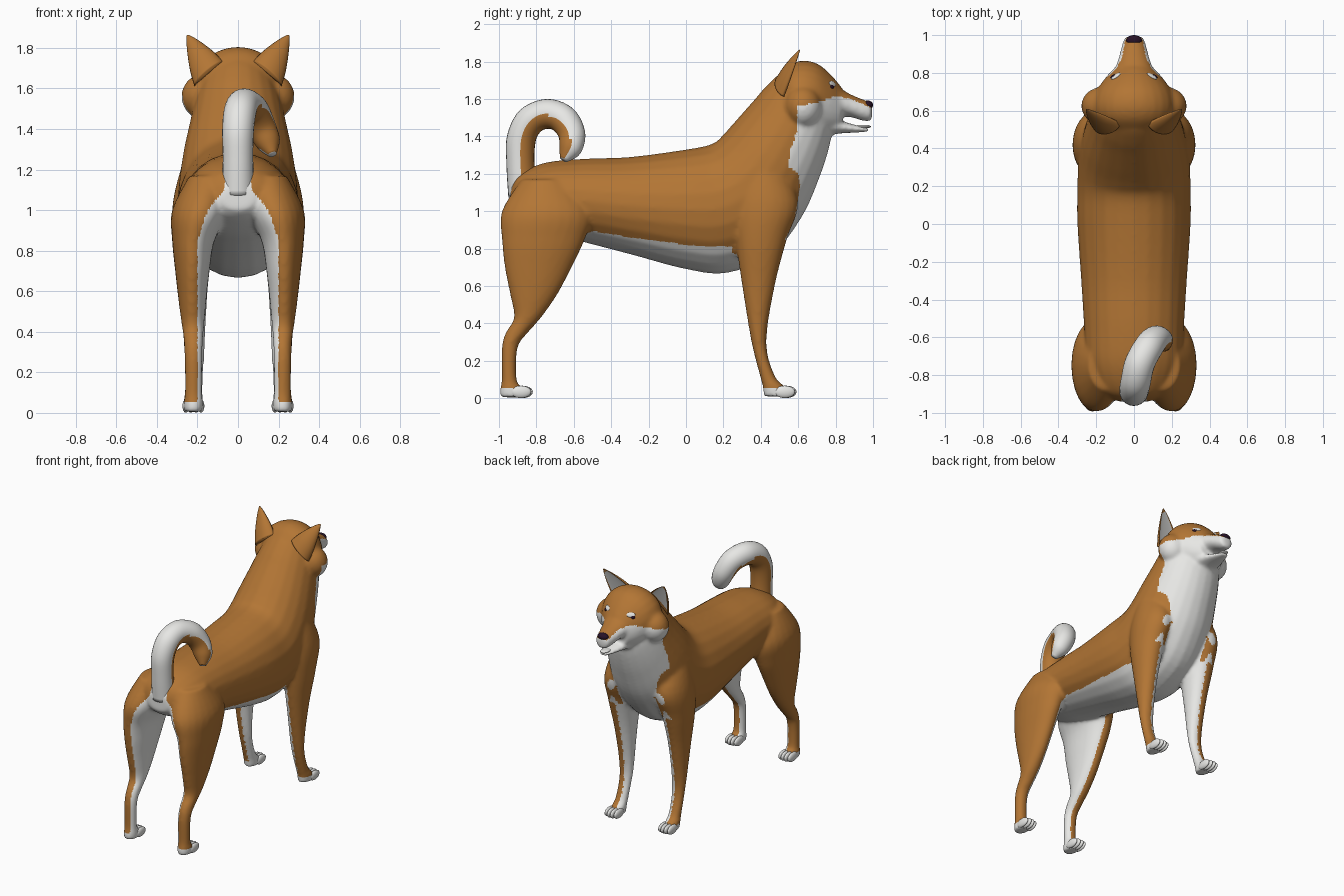
import bpy, bmesh, math
from mathutils import Vector as V, Matrix

if "Cube" in bpy.data.objects:
    bpy.data.objects.remove(bpy.data.objects["Cube"])


def material(name, rgb):
    m = bpy.data.materials.new(name)
    m.diffuse_color = (*rgb, 1)
    m.use_nodes = True
    m.node_tree.nodes["Principled BSDF"].inputs["Base Color"].default_value = m.diffuse_color
    return m


ORANGE = material("orange fur", (0.45, 0.18, 0.035))
WHITE = material("white fur", (0.80, 0.80, 0.78))
DARK = material("dark nose", (0.02, 0.006, 0.02))
N = 24


def spline(p, i, t):
    """Catmull-Rom between keys i and i+1"""
    a, b, c, d = p[max(i - 1, 0)], p[i], p[i + 1], p[min(i + 2, len(p) - 1)]
    return 0.5 * (2 * b + (c - a) * t + (2 * a - 5 * b + 4 * c - d) * t * t + (3 * b - a - 3 * c + d) * t ** 3)


def loft(bm, rings, steps=5, dish=1.0):
    """Skin smoothly through (centre, U, V) ellipses and cap the ends"""
    keys = list(zip(*rings))
    rows = []
    for i in range(len(rings) - 1):
        for s in range(steps + (i == len(rings) - 2)):
            c, u, v = (spline(k, i, s / steps) for k in keys)
            row = []
            for j in range(N):
                a = 2 * math.pi * j / N
                q = math.sin(a)
                row.append(bm.verts.new(c + u * math.cos(a) + v * (q * dish if q > 0 else q)))
            rows.append(row)
    for r, s in zip(rows, rows[1:]):
        for j in range(N):
            bm.faces.new((r[j], r[(j + 1) % N], s[(j + 1) % N], s[j]))
    bm.faces.new(rows[0][::-1])
    bm.faces.new(rows[-1])


def slab(top, bot, w, x=0):
    """Ellipse between two points of the side view, with half width w"""
    t, b = V((x, *top)), V((x, *bot))
    return (t + b) / 2, V((w, 0, 0)), (t - b) / 2


def ball(bm, c, r, rot=None):
    m = Matrix.Translation(c) @ (rot or Matrix.Identity(4)) @ Matrix.Diagonal((*r, 1))
    bmesh.ops.create_uvsphere(bm, u_segments=20, v_segments=12, radius=1, matrix=m)


def finish(bm, name, mats):
    bmesh.ops.recalc_face_normals(bm, faces=bm.faces)
    me = bpy.data.meshes.new(name)
    bm.to_mesh(me)
    bm.free()
    for m in mats:
        me.materials.append(m)
    me.polygons.foreach_set("use_smooth", [True] * len(me.polygons))
    ob = bpy.data.objects.new(name, me)
    bpy.context.collection.objects.link(ob)
    return ob


def lerp(table, t):
    for (a, p), (b, q) in zip(table, table[1:]):
        if t <= b:
            return p + (q - p) * max(0, (t - a) / (b - a))
    return table[-1][1]


bm = bmesh.new()
# torso and neck
loft(bm, [slab(*r) for r in [
    ((-.94, 1.12), (-.94, 1.0), .08), ((-.89, 1.20), (-.88, .95), .18),
    ((-.75, 1.26), (-.72, .88), .25), ((-.55, 1.28), (-.53, .83), .265),
    ((-.3, 1.29), (-.3, .77), .28), ((0, 1.33), (0, .69), .30),
    ((.14, 1.36), (.22, .67), .30), ((.2, 1.41), (.46, .77), .295),
    ((.28, 1.50), (.62, .97), .275), ((.36, 1.59), (.71, 1.17), .245),
    ((.43, 1.67), (.76, 1.32), .22), ((.51, 1.74), (.78, 1.42), .19),
    ((.6, 1.76), (.78, 1.48), .13)]])
# skull
loft(bm, [slab((y, t), (y, b), w) for y, t, b, w in [
    (.49, 1.72, 1.54, .12), (.55, 1.78, 1.47, .19), (.62, 1.805, 1.43, .215),
    (.70, 1.79, 1.41, .20), (.77, 1.735, 1.41, .155), (.83, 1.665, 1.43, .10)]])
# muzzle and lower jaw
loft(bm, [slab((y, t), (y, b), w) for y, t, b, w in [
    (.74, 1.70, 1.49, .13), (.80, 1.675, 1.505, .11), (.87, 1.63, 1.505, .085),
    (.94, 1.60, 1.485, .066), (.985, 1.58, 1.48, .05), (.995, 1.555, 1.495, .03)]])
loft(bm, [slab((y, t), (y, b), w) for y, t, b, w in [
    (.72, 1.50, 1.40, .11), (.82, 1.485, 1.415, .085), (.91, 1.46, 1.42, .055),
    (.975, 1.445, 1.425, .03)]])
# legs: height, back, front, x centre, half width
HIND = [(1.17, -.88, -.62, .14, .10), (1.0, -.985, -.50, .185, .14), (.85, -.985, -.54, .22, .105),
        (.7, -.97, -.61, .225, .085), (.55, -.94, -.69, .225, .068), (.43, -.92, -.775, .222, .055),
        (.35, -.965, -.845, .22, .047), (.27, -.985, -.9, .22, .044), (.1, -.985, -.905, .22, .043),
        (.05, -.995, -.87, .22, .048), (.005, -.995, -.87, .22, .045)]
FORE = [(1.28, .30, .50, .17, .09), (1.05, .25, .6, .20, .12), (.85, .265, .54, .22, .10),
        (.6, .30, .475, .22, .07), (.3, .35, .43, .215, .05), (.12, .395, .475, .218, .044),
        (.06, .41, .53, .22, .048), (.01, .415, .54, .22, .045)]
for s in (-1, 1):
    for leg in (HIND, FORE):
        loft(bm, [slab((f, z), (b, z), w, s * x) for z, b, f, x, w in leg])
    ball(bm, (s * .175, .625, 1.56), (.105, .10, .11))  # cheek

# fuse the parts into one smooth coat
coat = finish(bm, "dog_body", [])
r = coat.modifiers.new("fuse", 'REMESH')
r.mode, r.voxel_size = 'VOXEL', 0.012
sm = coat.modifiers.new("soften", 'SMOOTH')
sm.factor, sm.iterations = 0.5, 8
old = coat.data
coat.data = bpy.data.meshes.new_from_object(coat.evaluated_get(bpy.context.evaluated_depsgraph_get()))
coat.modifiers.clear()
bpy.data.meshes.remove(old)
me = coat.data
me.materials.clear()
me.materials.append(ORANGE)
me.materials.append(WHITE)

FACE = [(.59, 1.56), (.7, 1.58), (.8, 1.615), (.88, 1.60), (.94, 1.575), (1, 1.55)]
CHEST = [(.85, .53), (.95, .58), (1.13, .61), (1.2, .60), (1.24, .545), (1.33, .56), (1.45, .60), (1.56, .59)]
BELLY = [(-.53, .90), (-.3, .86), (0, .82), (.27, .81)]
RUMP = [(.85, .20), (1.0, .15), (1.1, .07), (1.2, .06)]


def is_white(x, y, z):
    if z < .05:  # paws
        return True
    if y > .5 and z > 1.4:  # face
        return y > lerp(CHEST, z) and z < lerp(FACE, y)
    if y > .28:  # chest and inside of front legs
        if z > .85 and y > lerp(CHEST, z):
            return True
        return x < (.205 if z < .85 else .16) and z < 1
    if y > -.5:  # belly
        return z < lerp(BELLY, y) and (y < .25 or x < .205)
    return x < lerp(RUMP, z) and z < 1.2  # rump and inside of hind legs


for p in me.polygons:
    p.use_smooth = True
    c = p.center
    p.material_index = int(is_white(abs(c.x), c.y, c.z))

# curled tail: white outside, orange inside the curl
bm = bmesh.new()
path = [V(p) for p in [(0, -.87, 1.08), (0, -.885, 1.25), (0, -.88, 1.39), (.01, -.83, 1.485), (.03, -.74, 1.52),
                       (.075, -.655, 1.49), (.115, -.61, 1.41), (.15, -.62, 1.33), (.17, -.655, 1.275)]]
radii = [.08, .075, .078, .08, .08, .078, .072, .06, .022]
rings = []
for i, c in enumerate(path):
    t = (path[min(i + 1, 8)] - path[max(i - 1, 0)]).normalized()
    u = (V((1, 0, 0)) - t * t.x).normalized()
    rings.append((c, u * radii[i], t.cross(u) * radii[i]))
loft(bm, rings)
bmesh.ops.recalc_face_normals(bm, faces=bm.faces)
for f in bm.faces:
    c = f.calc_center_median()
    f.material_index = int(f.normal.dot(V((0, c.y + .75, c.z - 1.36)).normalized()) > -.05)
finish(bm, "tail", [ORANGE, WHITE])

bpy.context.view_layer.update()
for s, side in ((-1, "left"), (1, "right")):
    # dished ear with pale inside
    bm = bmesh.new()
    inner, outer, tip = V((s * .07, .535, 1.73)), V((s * .215, .525, 1.61)), V((s * .25, .61, 1.862))
    base, wide = (inner + outer) / 2, (outer - inner) / 2
    nrm = wide.cross(tip - base).normalized()
    nrm *= math.copysign(1, nrm.y)
    loft(bm, [(base.lerp(tip, t), wide * k, nrm * .06 * k)
              for t, k in ((0, 1), (.3, .82), (.6, .55), (.85, .27), (1, .05))], dish=-.15)
    bm.faces.ensure_lookup_table()
    for i, f in enumerate(bm.faces):
        a = 2 * math.pi * (i % N + .5) / N
        f.material_index = int(math.sin(a) > 0 and abs(math.cos(a)) < .8 and 3 * N <= i < 16 * N)
    finish(bm, side + "_ear", [ORANGE, WHITE])

    # eye: pale patch and dark pupil laid on the face
    for part, pos, size, mat in (("eye_patch", (s * .10, .79, 1.685), (.03, .017, .005), WHITE),
                                 ("pupil", (s * .115, .785, 1.668), (.014, .012, .007), DARK)):
        _, loc, n, _ = coat.closest_point_on_mesh(pos)
        bm = bmesh.new()
        ball(bm, loc, size, n.to_track_quat('Z', 'Y').to_matrix().to_4x4())
        finish(bm, side + "_" + part, [mat])

    # four toes on each paw
    for name, y in (("front", .54), ("hind", -.87)):
        bm = bmesh.new()
        for k in (-1.5, -.5, .5, 1.5):
            ball(bm, (s * .22 + k * .025, y - abs(k) * .008, .034), (.0165, .055, .033))
        finish(bm, f"{side}_{name}_toes", [WHITE])

# nose and tongue
for name, c, size, mat in (("nose", (0, .972, 1.568), (.042, .028, .024), DARK),
                           ("tongue", (0, .945, 1.452), (.03, .045, .01), WHITE)):
    bm = bmesh.new()
    ball(bm, c, size)
    finish(bm, name, [mat])
